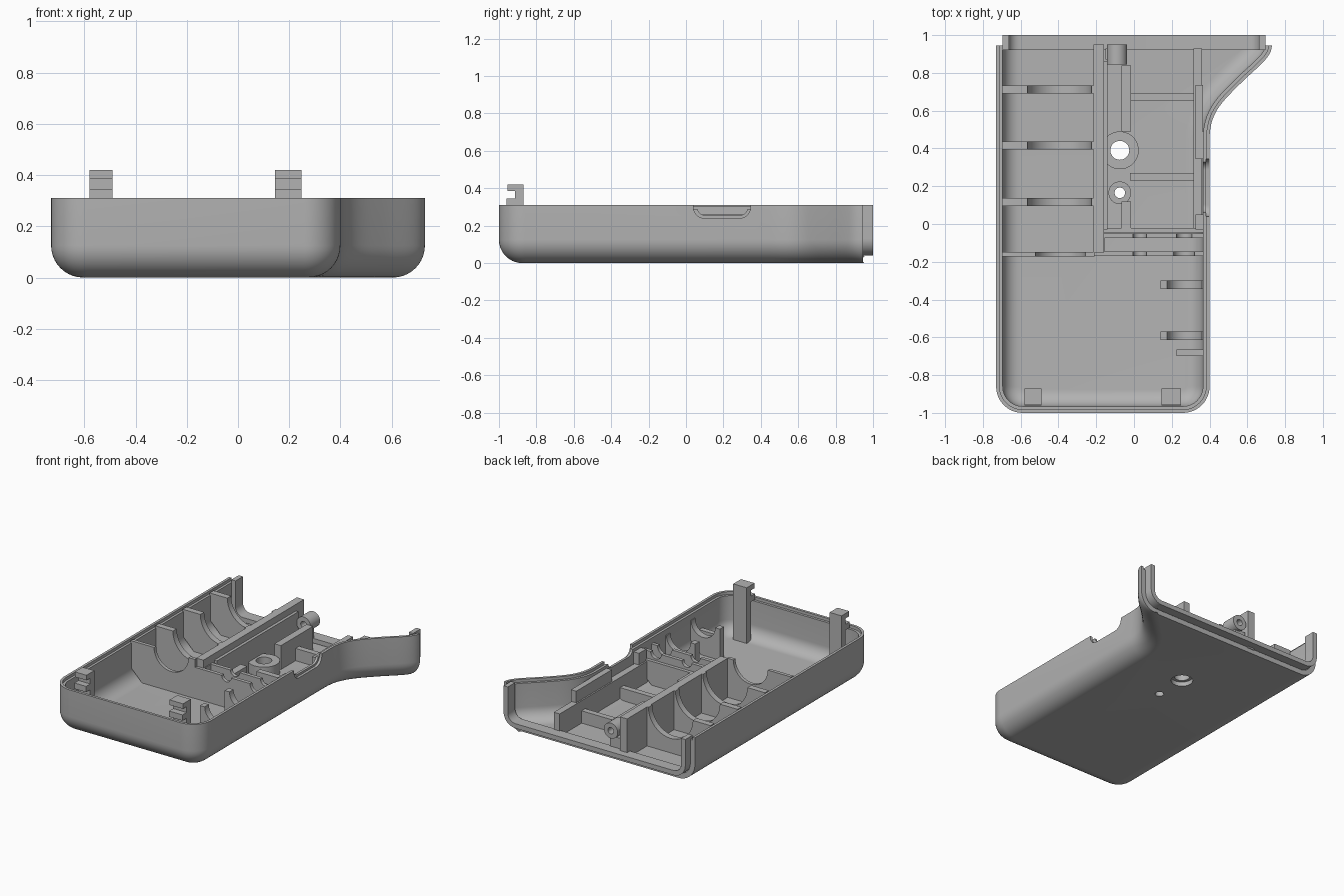
import bpy, bmesh
from math import sin, cos, pi, radians
from mathutils import Vector
from mathutils.geometry import interpolate_bezier

if "Cube" in bpy.data.objects:
    bpy.data.objects.remove(bpy.data.objects["Cube"])

grey = bpy.data.materials.new("plain grey")
grey.use_nodes = True
COLOR = (0.45, 0.45, 0.45, 1)
grey.diffuse_color = COLOR
grey.node_tree.nodes["Principled BSDF"].inputs["Base Color"].default_value = COLOR

FLOOR, RIM, BACK = 0.035, 0.31, 0.945
parts = []


def finish(bm, name):
    bmesh.ops.recalc_face_normals(bm, faces=bm.faces)
    mesh = bpy.data.meshes.new(name)
    bm.to_mesh(mesh)
    bm.free()
    mesh.materials.append(grey)
    obj = bpy.data.objects.new(name, mesh)
    bpy.context.collection.objects.link(obj)
    parts.append(obj)
    return obj


def arc(cx, cy, r, a0, a1, n=12):
    angles = [radians(a0 + (a1 - a0) * i / n) for i in range(n + 1)]
    return [Vector((cx + r * cos(a), cy + r * sin(a))) for a in angles]


def inset(path, d):
    """Shift an open path to its left; the ends slide along x only."""
    out = []
    for i, p in enumerate(path):
        if i in (0, len(path) - 1):
            out.append(p + Vector((d if i == 0 else -d, 0)))
            continue
        a, b = (p - path[i - 1]).normalized(), (path[i + 1] - p).normalized()
        t = (a + b).normalized()
        out.append(p + Vector((-t.y, t.x)) * d / t.dot(a))
    return out


def prism(name, pts, axis, lo, hi):
    """Extrude a profile along an axis."""
    place = {"x": lambda p, k: (k, p[0], p[1]),
             "y": lambda p, k: (p[0], k, p[1]),
             "z": lambda p, k: (p[0], p[1], k)}[axis]
    bm = bmesh.new()
    a, b = ([bm.verts.new(place(p, k)) for p in pts] for k in (lo, hi))
    bm.faces.new(a)
    bm.faces.new(b)
    for i in range(len(pts)):
        j = (i + 1) % len(pts)
        bm.faces.new((a[i], a[j], b[j], b[i]))
    return finish(bm, name)


def box(name, x0, x1, y0, y1, z1, z0=0.03):
    return prism(name, [(x0, y0), (x1, y0), (x1, y1), (x0, y1)], "z", z0, z1)


def tube(name, axis, u, v, r_out, r_in, lo, hi, n=40):
    """Ring-shaped boss, closed at both ends."""
    bm = bmesh.new()
    rings = []
    for r, k in ((r_out, lo), (r_out, hi), (r_in, hi), (r_in, lo)):
        pts = arc(u, v, r, 0, 360, n)[:-1]
        rings.append([bm.verts.new((p.x, p.y, k) if axis == "z" else (p.x, k, p.y)) for p in pts])
    for a, b in zip(rings, rings[1:] + rings[:1]):
        for i in range(n):
            j = (i + 1) % n
            bm.faces.new((a[i], a[j], b[j], b[i]))
    return finish(bm, name)


def rib(name, x0, x1, y0, y1, top, cradles=()):
    """Upright plate across x, with round cradles in its top edge."""
    base = 0.03
    c = min(0.09, (x1 - x0) * 0.9)
    pts = [(x0, base + c), (x0 + c, base)] if x0 < -0.6 else [(x0, base)]
    pts += [(x1 - c, base), (x1, base + c)] if x1 > 0.34 else [(x1, base)]
    pts.append((x1, top))
    for cx, r in reversed(cradles):
        pts += arc(cx, top, r, 0, -180, 20)
    pts.append((x0, top))
    return prism(name, pts, "y", y0, y1)


def cut(target, cutter):
    parts.remove(cutter)
    mod = target.modifiers.new("cut", "BOOLEAN")
    mod.operation, mod.solver, mod.object = "DIFFERENCE", "EXACT", cutter
    bpy.context.view_layer.objects.active = target
    bpy.ops.object.modifier_apply(modifier=mod.name)
    bpy.data.objects.remove(cutter)


# Plan outline: straight left side, rounded front corners, flared right side
outline = [Vector((-0.73, BACK))] + arc(-0.59, -0.86, 0.14, 180, 270) + arc(0.26, -0.86, 0.14, 270, 360)
for curve in (((0.4, 0.45), (0.4, 0.59), (0.47, 0.65), (0.56, 0.74)),
              ((0.56, 0.74), (0.65, 0.83), (0.73, 0.88), (0.73, BACK))):
    pts = interpolate_bezier(*[Vector(p).to_3d() for p in curve], 14)
    outline += [p.to_2d() for p in pts if (p.to_2d() - outline[-1]).length > 0.001]

# Tray shell: stepped rim, rounded bottom edge, open back
outer = [(0, RIM)] + [(0.125 + p.x, 0.125 + p.y) for p in arc(0, 0, 0.125, 180, 270, 10)]
inner = [(0.018, RIM), (0.018, RIM - 0.02), (0.035, RIM - 0.02)]
inner += [(0.125 + p.x, 0.125 + p.y) for p in arc(0, 0, 0.09, 180, 270, 10)]
bm = bmesh.new()
skins = [[[bm.verts.new((p.x, p.y, z)) for p in inset(outline, d)] for d, z in prof]
         for prof in (outer, inner)]
strips = [(a, b) for skin in skins for a, b in zip(skin, skin[1:])]
strips.append((skins[0][0], skins[1][0]))
for a, b in strips:
    for i in range(len(outline) - 1):
        bm.faces.new((a[i], a[i + 1], b[i + 1], b[i]))
for skin in skins:
    bm.faces.new(skin[-1])
o, n = skins
bm.faces.new([r[0] for r in o] + [r[-1] for r in reversed(o)] + [r[-1] for r in n] + [r[0] for r in reversed(n)])
shell = finish(bm, "tray_shell")


# Side opening with a wider outer step, and the floor holes
def notch(y0, y1, z, r, x0, x1):
    pts = [(y0, 0.4)] + arc(y0 + r, z + r, r, 180, 270) + arc(y1 - r, z + r, r, 270, 360) + [(y1, 0.4)]
    return prism("notch_cutter", pts, "x", x0, x1)


HOLE_X = -0.075
cut(shell, notch(0.06, 0.33, 0.255, 0.045, 0.3, 0.5))
cut(shell, notch(0.04, 0.345, 0.24, 0.06, 0.382, 0.5))
for y, r in ((0.39, 0.07), (0.165, 0.028)):
    cut(shell, prism("hole_cutter", arc(HOLE_X, y, r, 0, 360, 40)[:-1], "z", -0.1, 0.06))
tube("large_boss", "z", HOLE_X, 0.39, 0.1, 0.05, 0.03, 0.12)
tube("small_boss", "z", HOLE_X, 0.165, 0.06, 0.028, 0.03, 0.1)

# Joining lip standing out of the open back
lip = [Vector((-0.695, RIM))] + arc(-0.605, 0.13, 0.09, 180, 270)
lip += arc(0.605, 0.13, 0.09, 270, 360) + [Vector((0.695, RIM))]
prism("back_lip", lip + inset(lip, 0.032)[::-1], "y", 0.92, 1.0)

# Large cradle ribs on the left
for i, y in enumerate((0.69, 0.395, 0.095)):
    rib(f"cradle_rib_{i + 1}", -0.7, -0.21, y, y + 0.042, 0.305, [(-0.395, 0.17)])
rib("front_cradle_rib", -0.7, -0.21, -0.172, -0.148, 0.305, [(-0.39, 0.132)])

# Long divider with its ledge, and the screw boss at its end
box("divider_wall", -0.215, -0.16, -0.15, 0.95, 0.305)
box("divider_ledge", -0.165, -0.14, -0.03, 0.86, 0.26)
tube("screw_boss", "y", -0.09, 0.19, 0.053, 0.022, 0.845, 0.95)
box("screw_boss_foot", -0.15, -0.07, 0.87, 0.93, 0.145)

# Compartment walls and low cross ribs
box("inner_wall_back", -0.065, -0.015, 0.49, 0.84, 0.2)
box("inner_wall_front", -0.065, -0.015, -0.03, 0.12, 0.2)
for i, y in enumerate((0.65, 0.23)):
    box(f"cross_rib_{i + 1}", -0.02, 0.32, y, y + 0.04, 0.12)
rib("side_wall", 0.315, 0.36, -0.03, 0.93, 0.19)
rib("side_wall_back_rail", 0.325, 0.365, 0.345, 0.735, 0.27)
rib("side_wall_front_rail", 0.325, 0.365, -0.03, 0.05, 0.27)

# Small cradle ribs across the front of the compartment
small = [(0.03, 0.036), (0.265, 0.041)]
rib("small_rib_back", -0.17, 0.365, -0.045, -0.022, 0.2)
rib("small_rib_middle", -0.17, 0.365, -0.075, -0.05, 0.25, small)
rib("small_rib_front", -0.215, 0.365, -0.17, -0.145, 0.25, [small[0], (0.265, 0.055)])
box("small_rib_end", -0.175, -0.155, -0.15, -0.05, 0.25)

# Side cradles and stop on the front right wall
for i, y in enumerate((-0.345, -0.615)):
    rib(f"side_cradle_{i + 1}", 0.14, 0.37, y, y + 0.045, 0.25, [(0.268, 0.092)])
rib("side_stop", 0.225, 0.37, -0.7, -0.665, 0.15)

# Snap clips at the front
clip = [(-0.87, 0.03), (-0.87, 0.42), (-0.955, 0.42), (-0.955, 0.385), (-0.915, 0.385),
        (-0.915, 0.345), (-0.96, 0.345), (-0.96, 0.305), (-0.915, 0.305), (-0.915, 0.03)]
for side, x in (("right", -0.58), ("left", 0.145)):
    prism(f"{side}_snap_clip", clip, "x", x, x + (0.09 if x < 0 else 0.103))

# Smooth shading with sharp edges kept
bpy.ops.object.select_all(action="DESELECT")
for obj in parts:
    obj.select_set(True)
bpy.context.view_layer.objects.active = shell
bpy.ops.object.shade_smooth_by_angle(angle=radians(30))
